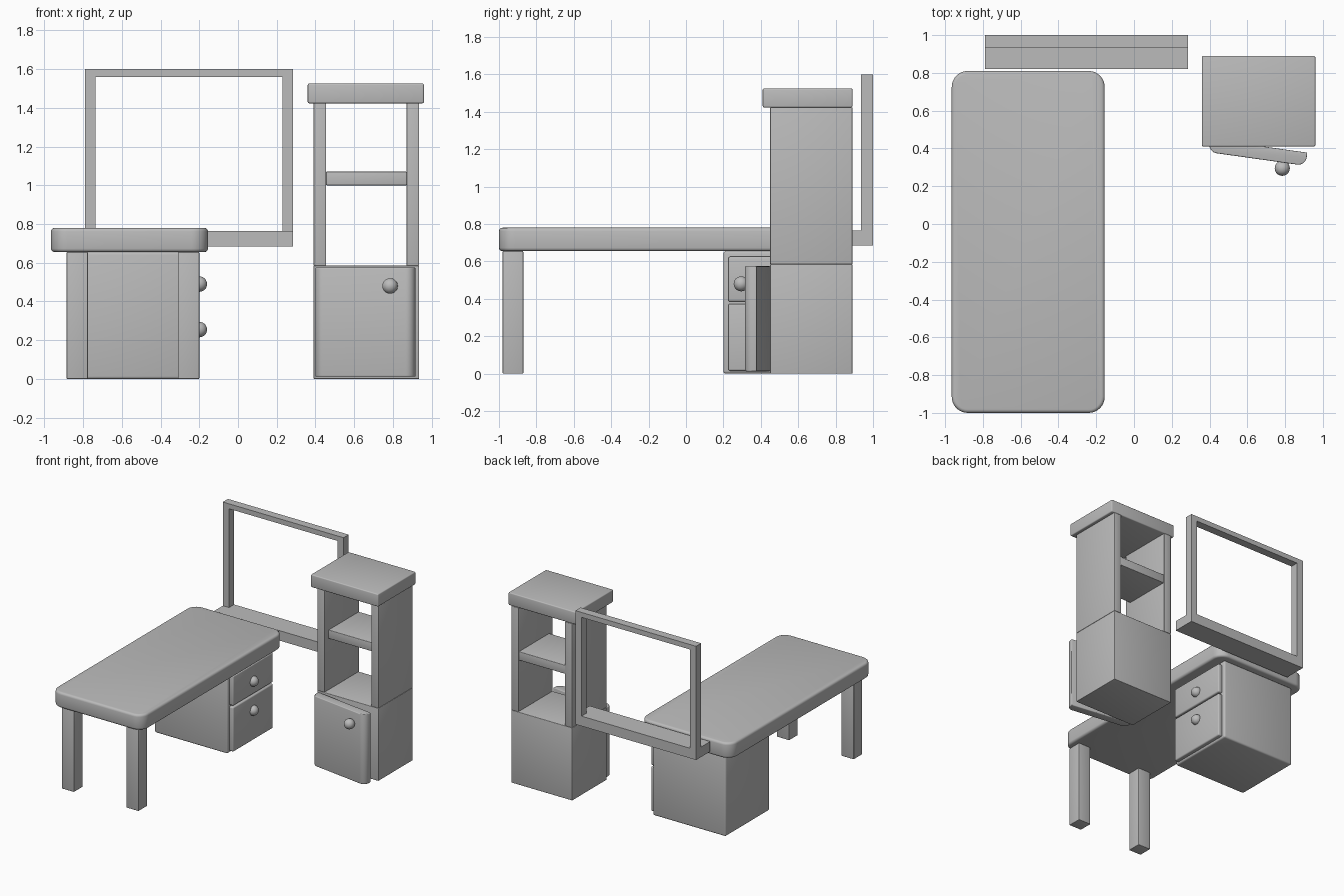
import bpy
import bmesh
import math
from mathutils import Matrix, Vector

old = bpy.data.objects.get("Cube")
if old:
    bpy.data.objects.remove(old, do_unlink=True)

grey = bpy.data.materials.new("plain grey")
grey.use_nodes = True
tone = (0.5, 0.5, 0.5, 1)
grey.diffuse_color = tone
grey.node_tree.nodes["Principled BSDF"].inputs["Base Color"].default_value = tone


def add_object(name, bm, smooth=True):
    mesh = bpy.data.meshes.new(name)
    bm.to_mesh(mesh)
    bm.free()
    mesh.materials.append(grey)
    obj = bpy.data.objects.new(name, mesh)
    bpy.context.collection.objects.link(obj)
    if smooth:
        bpy.ops.object.select_all(action="DESELECT")
        obj.select_set(True)
        bpy.context.view_layer.objects.active = obj
        bpy.ops.object.shade_smooth_by_angle(angle=math.radians(35))
    return obj


def box(name, x, y, z, edge=0.004, corner=0, corner_rule=lambda c: True):
    """Box from x, y, z ranges; corner rounds chosen upright edges, edge rounds the rest."""
    lo, hi = Vector((x[0], y[0], z[0])), Vector((x[1], y[1], z[1]))
    bm = bmesh.new()
    bmesh.ops.create_cube(bm, size=1)
    bmesh.ops.scale(bm, vec=hi - lo, verts=bm.verts)
    bmesh.ops.translate(bm, vec=(lo + hi) / 2, verts=bm.verts)
    if corner:
        upright = [e for e in bm.edges
                   if abs(e.verts[0].co.z - e.verts[1].co.z) > 1e-4
                   and corner_rule((e.verts[0].co + e.verts[1].co) / 2)]
        bmesh.ops.bevel(bm, geom=upright, offset=corner, segments=8,
                        profile=0.5, affect="EDGES")
    if edge:
        sharp = [e for e in bm.edges if e.calc_face_angle(0) > 0.6]
        bmesh.ops.bevel(bm, geom=sharp, offset=edge, segments=3,
                        profile=0.5, affect="EDGES")
    return add_object(name, bm)


def knob(name, centre):
    bm = bmesh.new()
    bmesh.ops.create_uvsphere(bm, u_segments=32, v_segments=16, radius=0.04)
    bmesh.ops.translate(bm, vec=centre, verts=bm.verts)
    return add_object(name, bm)


# Desk: rounded top, two front legs, drawer pedestal
box("desk_top", (-0.965, -0.155), (-1, 0.81), (0.655, 0.78), edge=0.018, corner=0.085)
for side, x in (("right", -0.885), ("left", -0.31)):
    box("desk_leg_" + side, (x, x + 0.11), (-0.98, -0.87), (0, 0.655))
box("drawer_pedestal", (-0.885, -0.235), (0.2, 0.76), (0, 0.655), edge=0.014)
for level, z, knob_z in (("upper", (0.385, 0.625), 0.49), ("lower", (0.015, 0.373), 0.255)):
    box("drawer_front_" + level, (-0.24, -0.2), (0.226, 0.734), z, edge=0.01)
    knob("drawer_knob_" + level, (-0.2, 0.48, knob_z))

# Mirror stand: ledge and open frame
box("mirror_ledge", (-0.79, 0.285), (0.82, 1), (0.685, 0.765), edge=0)
for side, x in (("right", -0.79), ("left", 0.23)):
    box("mirror_post_" + side, (x, x + 0.055), (0.935, 1), (0.765, 1.56), edge=0)
box("mirror_top_rail", (-0.79, 0.285), (0.935, 1), (1.56, 1.6), edge=0)

# Tall cabinet: base, open shelving, top
box("cabinet_base", (0.39, 0.935), (0.45, 0.89), (0, 0.585))
for side, x in (("right", 0.39), ("left", 0.87)):
    box("cabinet_upright_" + side, (x, x + 0.065), (0.45, 0.89), (0.585, 1.423))
box("cabinet_shelf", (0.455, 0.87), (0.50, 0.885), (1.0, 1.07))
box("cabinet_top", (0.36, 0.96), (0.41, 0.89), (1.423, 1.525), edge=0.008)

# Door hinged slightly open, modelled at its hinge
door = box("cabinet_door", (0, 0.52), (-0.07, 0), (0.012, 0.575), edge=0.006,
           corner=0.045, corner_rule=lambda c: c.y < -0.05)
door.matrix_world = Matrix.Translation((0.403, 0.45, 0)) @ Matrix.Rotation(math.radians(-8), 4, "Z")
knob("door_knob", (0.785, 0.295, 0.48))
